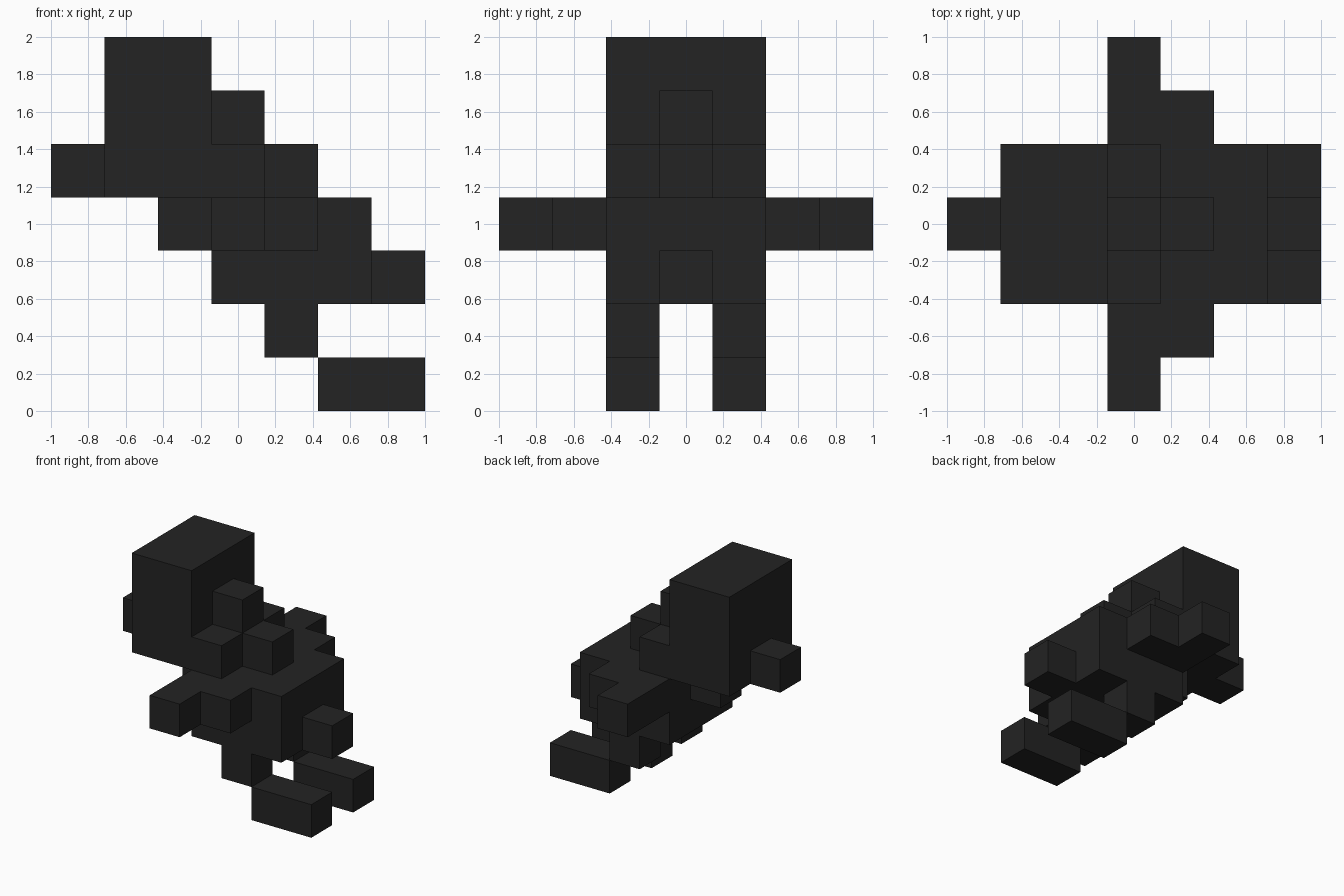
import bpy
import bmesh

if "Cube" in bpy.data.objects:
    bpy.data.objects.remove(bpy.data.objects["Cube"], do_unlink=True)

U = 2 / 7  # one block of the 7 x 7 x 7 grid

# Single charcoal colour
charcoal = bpy.data.materials.new("charcoal")
charcoal.use_nodes = True
colour = (0.017, 0.017, 0.017, 1)
charcoal.diffuse_color = colour
bsdf = next(n for n in charcoal.node_tree.nodes if n.type == 'BSDF_PRINCIPLED')
bsdf.inputs["Base Color"].default_value = colour


def block(name, lo, hi):
    """Box spanning grid corners lo to hi."""
    bm = bmesh.new()
    bmesh.ops.create_cube(bm, size=1)
    for v in bm.verts:
        g = [lo[i] + (v.co[i] + 0.5) * (hi[i] - lo[i]) for i in range(3)]
        v.co = (g[0] * U - 1, g[1] * U - 1, g[2] * U)
    mesh = bpy.data.meshes.new(name)
    bm.to_mesh(mesh)
    bm.free()
    mesh.materials.append(charcoal)
    obj = bpy.data.objects.new(name, mesh)
    bpy.context.collection.objects.link(obj)
    return obj


def pair(name, lo, hi):
    """Matching boxes on both sides of the y = 0 plane."""
    block(name + "_near", lo, hi)
    block(name + "_far", (lo[0], 7 - hi[1], lo[2]), (hi[0], 7 - lo[1], hi[2]))


# Head with snout and throat
block("head", (1, 2, 4), (3, 5, 7))
block("snout", (0, 3, 4), (1, 4, 5))
block("throat", (2, 3, 3), (3, 4, 4))

# Neck, ridge blocks, body and tail
block("neck", (3, 2, 4), (4, 5, 5))
block("upper_ridge", (3, 3, 5), (4, 4, 6))
block("lower_ridge", (4, 3, 4), (5, 4, 5))
block("torso", (3, 2, 2), (6, 5, 4))
block("tail", (6, 3, 2), (7, 4, 3))

# Stepped side limbs
pair("side_limb", (3, 0, 3), (4, 2, 4))
pair("limb_spur", (4, 1, 3), (5, 2, 4))

# Legs and feet
pair("leg", (4, 2, 1), (5, 3, 2))
pair("foot", (5, 2, 0), (7, 3, 1))
